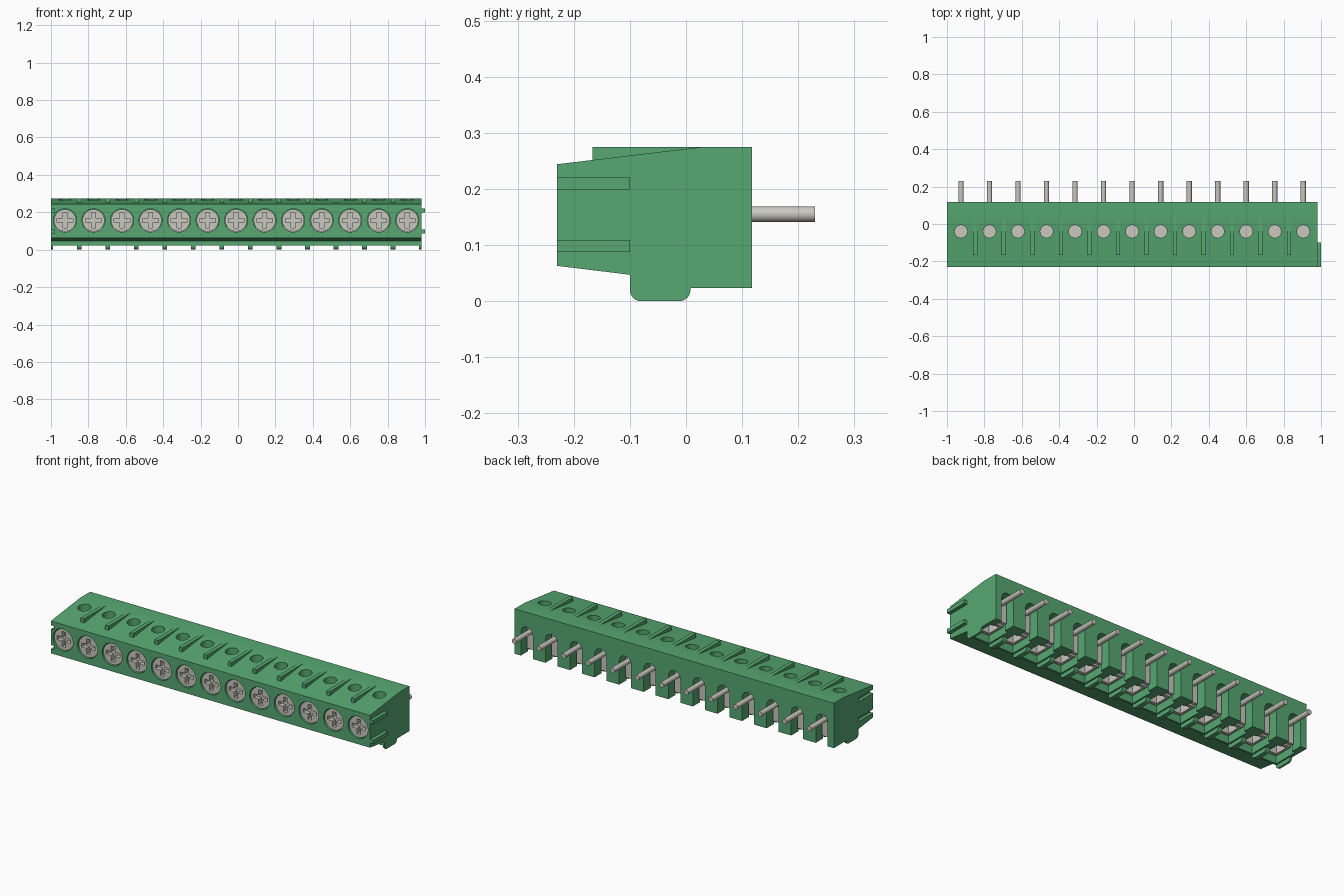
import bpy, bmesh
from math import sin, cos, pi, radians

if "Cube" in bpy.data.objects:
    bpy.data.objects.remove(bpy.data.objects["Cube"], do_unlink=True)

POLES = 13
PITCH = 0.1525
FIRST = -0.925
centres = [FIRST + PITCH * i for i in range(POLES)]
walls = [FIRST + PITCH * (i - 0.5) for i in range(POLES + 1)]
LEFT_END, RIGHT_END = 0.98, -1.0


def material(name, rgb):
    mat = bpy.data.materials.new(name)
    mat.use_nodes = True
    mat.diffuse_color = (*rgb, 1)
    bsdf = mat.node_tree.nodes["Principled BSDF"]
    bsdf.inputs["Base Color"].default_value = (*rgb, 1)
    bsdf.inputs["Roughness"].default_value = 0.6
    return mat


green = material("green plastic", (0.095, 0.39, 0.165))
metal = material("tinned metal", (0.58, 0.57, 0.52))


# Outline helpers
def rect(a0, a1, b0, b1):
    return [(a0, b0), (a1, b0), (a1, b1), (a0, b1)]


def arc(a, b, r, start, end, n):
    angles = [radians(start + (end - start) * i / n) for i in range(n + 1)]
    return [(a + r * cos(t), b + r * sin(t)) for t in angles]


def circle(a, b, r, n=32):
    return arc(a, b, r, 0, 360, n)[:-1]


def prism(outline, axis, lo, hi):
    return outline, axis, lo, hi


def place(a, b, depth, axis):
    return {"x": (depth, a, b), "y": (a, depth, b), "z": (a, b, depth)}[axis]


def build(name, prisms, mat=None):
    """Make one object out of outlines extruded along an axis."""
    bm = bmesh.new()
    for outline, axis, lo, hi in prisms:
        low = [bm.verts.new(place(a, b, lo, axis)) for a, b in outline]
        high = [bm.verts.new(place(a, b, hi, axis)) for a, b in outline]
        bm.faces.new(low)
        bm.faces.new(high[::-1])
        n = len(low)
        for i in range(n):
            j = (i + 1) % n
            bm.faces.new((low[j], low[i], high[i], high[j]))
    bmesh.ops.recalc_face_normals(bm, faces=bm.faces[:])
    mesh = bpy.data.meshes.new(name)
    bm.to_mesh(mesh)
    bm.free()
    obj = bpy.data.objects.new(name, mesh)
    bpy.context.collection.objects.link(obj)
    if mat:
        mesh.materials.append(mat)
    return obj


def activate(obj):
    bpy.ops.object.select_all(action="DESELECT")
    obj.select_set(True)
    bpy.context.view_layer.objects.active = obj


def cut(obj, prisms):
    cutter = build("cutter", prisms)
    cutter.hide_render = True
    mod = obj.modifiers.new("cut", "BOOLEAN")
    mod.operation = "DIFFERENCE"
    mod.solver = "EXACT"
    mod.object = cutter
    activate(obj)
    bpy.ops.object.modifier_apply(modifier=mod.name)
    bpy.data.objects.remove(cutter, do_unlink=True)


def smooth(obj):
    activate(obj)
    bpy.ops.object.shade_smooth_by_angle(angle=radians(30))


# Housing: side profile extruded along the row
profile = [(-0.23, 0.063), (-0.23, 0.244), (0.03, 0.275), (0.118, 0.275),
           (0.118, 0.023), (-0.10, 0.023), (-0.10, 0.047)]
housing = build("housing", [prism(profile, "x", RIGHT_END, LEFT_END)], green)

# Clamp chambers open at the bottom
cut(housing, [prism(rect(x - 0.055, x + 0.055, -0.088, 0.055), "z", -0.02, 0.19)
              for x in centres])
# Round-topped slots in the back wall
cut(housing, [prism([(x + 0.037, -0.02)] + arc(x, 0.155, 0.037, 0, 180, 12)
                    + [(x - 0.037, -0.02)], "y", 0.04, 0.15) for x in centres])
# Screw holes in the front
cut(housing, [prism(circle(x, 0.157, 0.062), "y", -0.25, -0.075) for x in centres])
# Probe holes in the top
cut(housing, [prism(circle(x, -0.04, 0.034, 24), "z", 0.17, 0.3) for x in centres])
# Joining grooves on the right end
rail_heights = [(0.088, 0.109), (0.199, 0.22)]
cut(housing, [prism(rect(-0.25, -0.10, z0, z1), "x", -1.02, -0.982)
              for z0, z1 in rail_heights])
smooth(housing)

# Joining rails on the left end
build("end_rails", [prism(rect(-0.23, -0.10, z0, z1), "x", 0.975, 1.0)
                    for z0, z1 in rail_heights], green)

# Ribs on the sloping top between poles
build("top_ribs", [prism([(-0.167, 0.245), (-0.167, 0.275), (0.03, 0.275), (0.03, 0.26)],
                         "x", x - 0.011, x + 0.011) for x in walls[1:-1]], green)

# Rounded feet under each dividing wall
foot = ([(-0.10, 0.06)] + arc(-0.08, 0.02, 0.02, 180, 270, 6)
        + arc(-0.012, 0.02, 0.02, 270, 360, 6) + [(0.008, 0.06)])
feet = build("feet", [prism(foot, "x", max(x - 0.0125, RIGHT_END), min(x + 0.0125, LEFT_END))
                      for x in walls], green)
smooth(feet)

# Clamp cages, hollow from below
cages = build("clamp_cages", [prism(rect(x - 0.048, x + 0.048, -0.08, 0.03), "z", 0.06, 0.186)
                              for x in centres], metal)
cut(cages, [prism(rect(x - 0.034, x + 0.034, -0.062, 0.012), "z", 0.04, 0.165)
            for x in centres])

# Contact posts and solder pins
build("contact_posts", [prism(rect(x - 0.028, x + 0.028, 0.055, 0.075), "z", 0.05, 0.18)
                        for x in centres], metal)
pins = build("solder_pins", [prism(circle(x, 0.155, 0.014, 20), "y", 0.07, 0.23)
                             for x in centres], metal)
smooth(pins)

# Screw heads with a cross recess, and their shafts
screws = build("screw_heads", [prism(circle(x, 0.157, 0.059), "y", -0.222, -0.165)
                               for x in centres], metal)
A, W = 0.042, 0.011
quarter = [(A, -W), (A, W), (W, W)]
cross = []
for turn in range(4):
    for u, v in quarter:
        for _ in range(turn):
            u, v = -v, u
        cross.append((u, v))
cut(screws, [prism([(x + u, 0.157 + v) for u, v in cross], "y", -0.25, -0.197)
             for x in centres])
smooth(screws)
shafts = build("screw_shafts", [prism(circle(x, 0.13, 0.03, 20), "y", -0.17, -0.078)
                                for x in centres], metal)
smooth(shafts)
